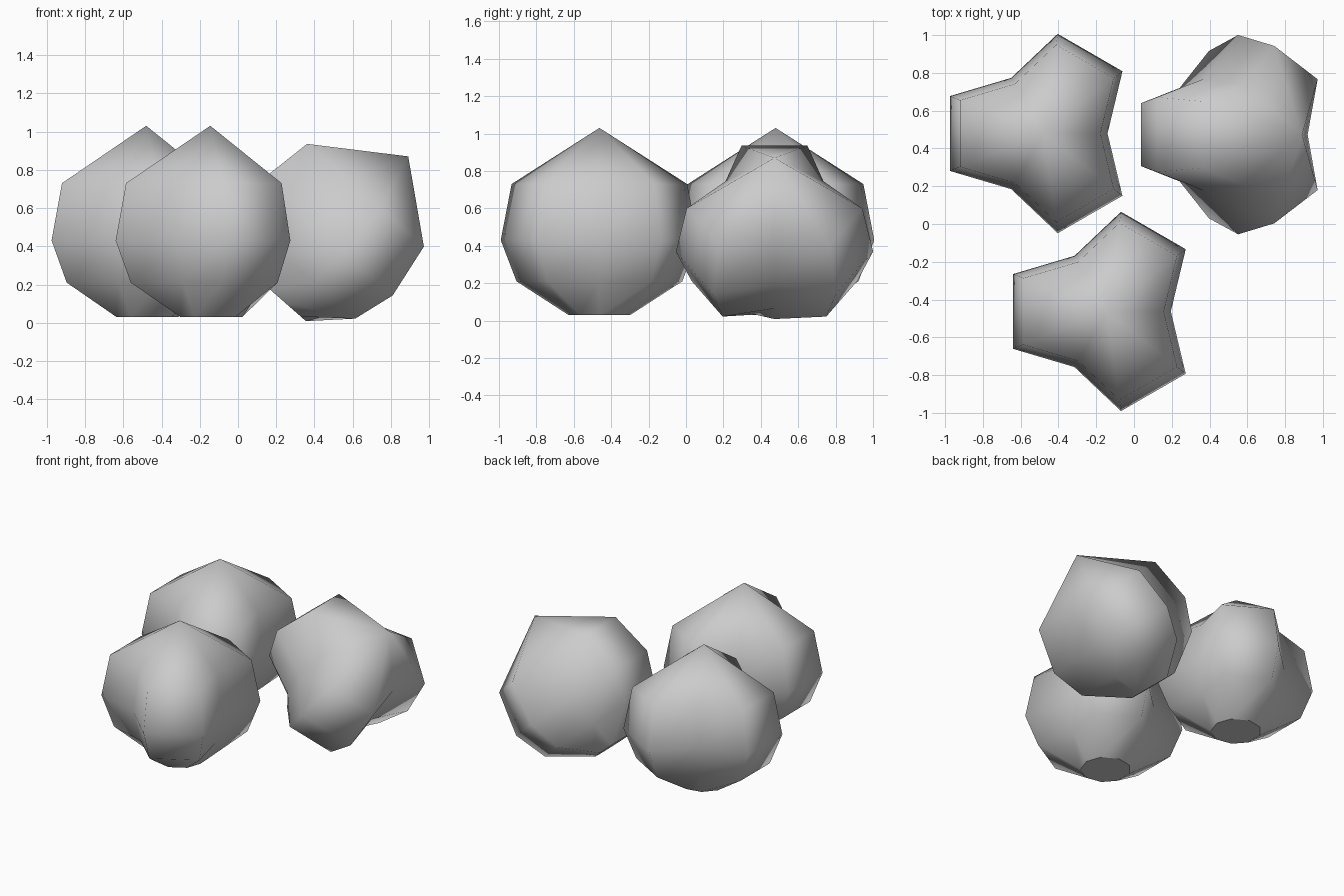
import bpy, bmesh, math
from mathutils import Matrix, Vector

cube = bpy.data.objects.get("Cube")
if cube:
    bpy.data.objects.remove(cube, do_unlink=True)

# One plain grey for all fruit
grey = bpy.data.materials.new("plain grey")
grey.use_nodes = True
colour = (0.6, 0.6, 0.6, 1)
grey.diffuse_color = colour
grey.node_tree.nodes["Principled BSDF"].inputs["Base Color"].default_value = colour

HEIGHT = 1.0                       # base to tip
LOBE, VALLEY, BASE = 0.533, 0.34, 0.167
SPREAD = 21.8                      # half angle of a lobe's flat front
RINGS = [(0.18, 0.84), (0.40, 1.0), (0.70, 0.89)]   # height, scale


def cross_section():
    """Three flat-fronted lobes with a valley between each pair."""
    points = []
    for i in range(3):
        a = 120 * i
        points += [(a, VALLEY), (a + 60 - SPREAD, LOBE), (a + 60 + SPREAD, LOBE)]
    return [(math.radians(a), r) for a, r in points]


def lobed_fruit(name, tip, tilt=0):
    """Fruit with its origin at the pointed tip, leaning towards +x."""
    bm = bmesh.new()

    def ring(z, radius):
        return [bm.verts.new((radius(r) * math.cos(a), radius(r) * math.sin(a), z - HEIGHT))
                for a, r in cross_section()]

    rings = [ring(0, lambda r: BASE)]
    rings += [ring(z, lambda r, s=s: r * s) for z, s in RINGS]
    count = len(rings[0])
    # Sides
    for low, high in zip(rings, rings[1:]):
        for i in range(count):
            j = (i + 1) % count
            bm.faces.new((low[i], low[j], high[j], high[i]))
    # Pointed top
    apex = bm.verts.new((0, 0, 0))
    for i in range(count):
        bm.faces.new((rings[-1][i], rings[-1][(i + 1) % count], apex))
    for face in bm.faces:
        face.smooth = True
    # Flat base
    bm.faces.new(rings[0][::-1])

    mesh = bpy.data.meshes.new(name)
    bm.to_mesh(mesh)
    bm.free()
    mesh.materials.append(grey)
    obj = bpy.data.objects.new(name, mesh)
    bpy.context.collection.objects.link(obj)
    obj.matrix_world = (Matrix.Translation(Vector(tip))
                        @ Matrix.Rotation(math.radians(tilt), 4, "Y"))
    return obj


# Two upright fruit and one leaning over
lobed_fruit("front_fruit", (-0.145, -0.463, 1.03))
lobed_fruit("back_right_fruit", (-0.48, 0.479, 1.03))
lobed_fruit("leaning_fruit", (0.89, 0.473, 0.87), tilt=41.3)
